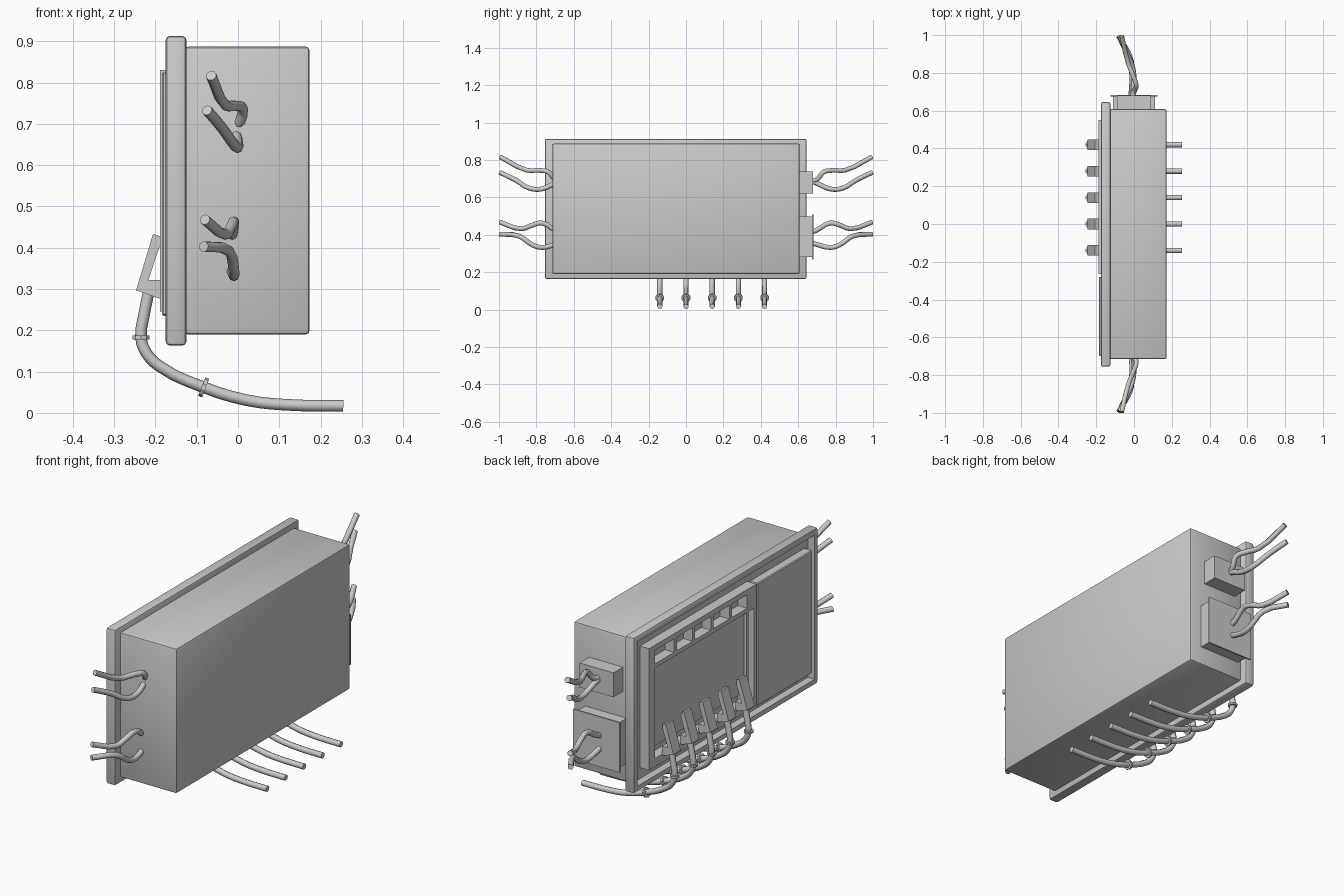
import bpy, bmesh
from mathutils import Vector

if "Cube" in bpy.data.objects:
    bpy.data.objects.remove(bpy.data.objects["Cube"])


def finish(name, bm, smooth=True):
    bmesh.ops.recalc_face_normals(bm, faces=bm.faces)
    me = bpy.data.meshes.new(name)
    bm.to_mesh(me)
    bm.free()
    ob = bpy.data.objects.new(name, me)
    bpy.context.collection.objects.link(ob)
    if smooth:
        bpy.ops.object.select_all(action='DESELECT')
        ob.select_set(True)
        bpy.context.view_layer.objects.active = ob
        bpy.ops.object.shade_smooth_by_angle(angle=0.6)
    return ob


def add_box(bm, x, y, z):
    """Box from (min, max) ranges."""
    vs = bmesh.ops.create_cube(bm, size=1)['verts']
    for v in vs:
        v.co = Vector([(a + b) / 2 + c * (b - a) for c, (a, b) in zip(v.co, (x, y, z))])


def boxes(name, items, bevel=0.0, segs=2):
    bm = bmesh.new()
    for it in items:
        add_box(bm, *it)
    if bevel:
        bmesh.ops.bevel(bm, geom=bm.edges[:], offset=bevel, segments=segs,
                        profile=0.5, affect='EDGES')
    return finish(name, bm)


def tube(name, pts, radius=0.013):
    cu = bpy.data.curves.new(name, 'CURVE')
    cu.dimensions = '3D'
    cu.bevel_depth = radius
    cu.bevel_resolution = 2
    cu.resolution_u = 3
    cu.use_fill_caps = True
    sp = cu.splines.new('BEZIER')
    sp.bezier_points.add(len(pts) - 1)
    for bp, p in zip(sp.bezier_points, pts):
        bp.co = p
        bp.handle_left_type = bp.handle_right_type = 'AUTO'
    ob = bpy.data.objects.new(name, cu)
    bpy.context.collection.objects.link(ob)
    bpy.ops.object.select_all(action='DESELECT')
    ob.select_set(True)
    bpy.context.view_layer.objects.active = ob
    bpy.ops.object.convert(target='MESH')
    bpy.ops.object.shade_smooth_by_angle(angle=0.9)


def ring(name, pos, direction, radius):
    bm = bmesh.new()
    bmesh.ops.create_cone(bm, cap_ends=True, segments=10, radius1=radius, radius2=radius, depth=0.01)
    rot = Vector(direction).to_track_quat('Z', 'Y')
    for v in bm.verts:
        v.co = rot @ v.co + Vector(pos)
    finish(name, bm)


# Main housing
boxes("housing", [((-0.13, 0.173), (-0.715, 0.608), (0.19, 0.887))], 0.009)

# Front flange: rounded slab with a recessed face
bm = bmesh.new()
add_box(bm, (-0.175, -0.125), (-0.755, 0.645), (0.163, 0.913))
bmesh.ops.bevel(bm, geom=bm.edges[:], offset=0.01, segments=2, profile=0.5, affect='EDGES')
bm.normal_update()
face = min(bm.faces, key=lambda f: f.calc_center_median().x)
bmesh.ops.inset_region(bm, faces=[face], thickness=0.026)
bmesh.ops.inset_region(bm, faces=[face], thickness=0.001)
for v in face.verts:
    v.co.x = -0.14
finish("front_flange", bm)

# Socket panel: frame bars round a sunken plate, five windows, screen and side slot
xs = (-0.189, -0.139)
Y0, Y1, Z0, Z1 = -0.265, 0.55, 0.245, 0.83
slots = [-0.14 + 0.14 * i for i in range(5)]
bars = [
    (xs, (Y0, Y1), (Z1 - 0.025, Z1)),
    (xs, (Y0, Y1), (Z0, 0.285)),
    (xs, (Y1 - 0.045, Y1), (0.285, Z1 - 0.025)),
    (xs, (Y0, -0.245), (0.285, Z1 - 0.025)),
    (xs, (-0.245, Y1 - 0.045), (0.72, 0.74)),
    (xs, (-0.205, -0.19), (0.285, 0.72)),
    (xs, (-0.245, -0.195), (0.74, Z1 - 0.025)),
]
bars += [(xs, (y + 0.06, y + 0.08), (0.74, Z1 - 0.025)) for y in slots[:-1]]
boxes("socket_panel_frame", bars)
boxes("screen", [((-0.175, -0.139), (-0.19, 0.505), (0.335, 0.72))])

# Cover panel beside it
boxes("cover_panel", [((-0.184, -0.139), (-0.70, -0.28), (0.235, 0.825))], 0.004, 1)

# Connector blocks on the +y end
boxes("small_connector", [((-0.09, 0.09), (0.60, 0.68), (0.62, 0.737))])
boxes("large_connector", [((-0.11, 0.11), (0.60, 0.676), (0.28, 0.497)),
                          ((-0.124, 0.124), (0.675, 0.682), (0.267, 0.507))])

# Plugs with slanted levers, and their cables
lever = [(-0.206, 0.433), (-0.189, 0.428), (-0.189, 0.405), (-0.217, 0.322),
         (-0.185, 0.322), (-0.185, 0.275), (-0.247, 0.297)]
path = [(-0.216, 0.295), (-0.228, 0.235), (-0.235, 0.183), (-0.222, 0.145), (-0.19, 0.113),
        (-0.083, 0.062), (0.02, 0.031), (0.11, 0.02), (0.255, 0.017)]
for i, y in enumerate(slots):
    bm = bmesh.new()
    f = bm.faces.new([bm.verts.new((x, y - 0.028, z)) for x, z in lever])
    ext = bmesh.ops.extrude_face_region(bm, geom=[f])['geom']
    for v in ext:
        if isinstance(v, bmesh.types.BMVert):
            v.co.y += 0.056
    finish(f"plug_{i}", bm, False)
    tube(f"plug_cable_{i}", [(x, y, z) for x, z in path], 0.014)
    ring(f"cable_ring_upper_{i}", (-0.235, y, 0.183), (0, 0, 1), 0.022)
    ring(f"cable_ring_lower_{i}", (-0.083, y, 0.062), (0.93, 0, -0.36), 0.024)

# End wires, mirrored to both ends
wires = [
    [(-0.01, 0.66, 0.69), (0.0, 0.70, 0.695), (0.012, 0.735, 0.735), (-0.005, 0.785, 0.744),
     (-0.03, 0.85, 0.745), (-0.065, 0.995, 0.817)],
    [(-0.01, 0.66, 0.69), (-0.005, 0.70, 0.675), (0.0, 0.77, 0.645), (-0.008, 0.835, 0.648),
     (-0.04, 0.91, 0.692), (-0.075, 0.995, 0.733)],
    [(-0.015, 0.66, 0.41), (-0.015, 0.70, 0.425), (-0.01, 0.77, 0.463), (-0.016, 0.82, 0.452),
     (-0.03, 0.88, 0.432), (-0.08, 0.995, 0.468)],
    [(-0.015, 0.66, 0.36), (-0.015, 0.70, 0.348), (-0.01, 0.77, 0.332), (-0.01, 0.82, 0.345),
     (-0.022, 0.89, 0.392), (-0.083, 0.995, 0.403)],
]
for side, s in (("left", 1), ("right", -1)):
    for i, w in enumerate(wires):
        tube(f"end_wire_{side}_{i}", [(x, s * y, z) for x, y, z in w])
